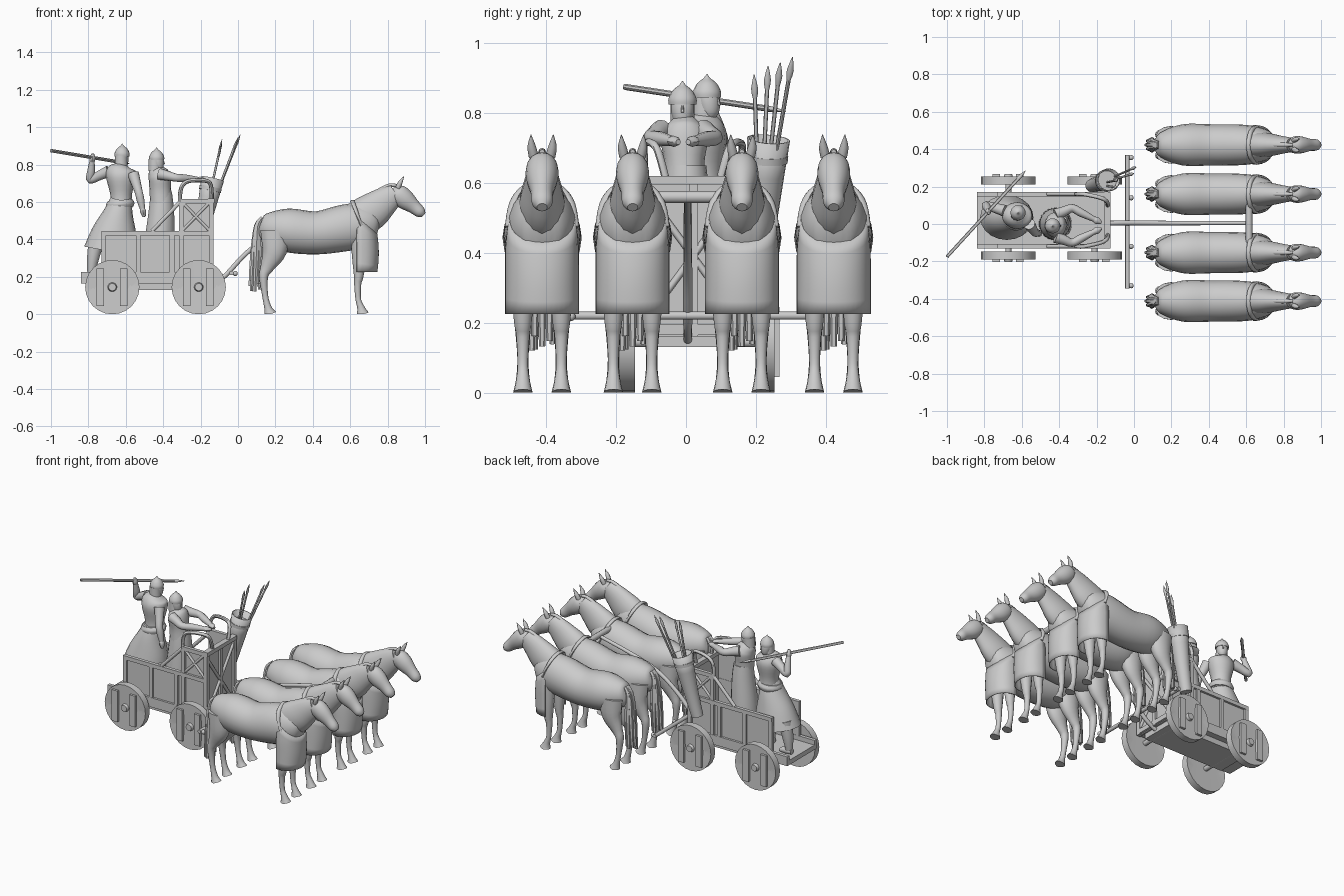
import bpy, bmesh, math, random
from mathutils import Vector as V

if "Cube" in bpy.data.objects:
    bpy.data.objects.remove(bpy.data.objects["Cube"])
random.seed(3)

def finish(name, bm, smooth=True, solid=0):
    bmesh.ops.recalc_face_normals(bm, faces=bm.faces)
    me = bpy.data.meshes.new(name)
    bm.to_mesh(me)
    bm.free()
    ob = bpy.data.objects.new(name, me)
    bpy.context.collection.objects.link(ob)
    if smooth:
        bpy.ops.object.select_all(action='DESELECT')
        ob.select_set(True)
        bpy.context.view_layer.objects.active = ob
        bpy.ops.object.shade_smooth_by_angle(angle=math.radians(45))
    if solid:
        m = ob.modifiers.new("thickness", 'SOLIDIFY')
        m.thickness = solid
    return ob

def loft(name, secs, n=14, steps=4, ref=None, cap_end=True, solid=0):
    """Elliptical sections (x, y, z, side radius, other radius) swept along a curve."""
    S = [s if len(s) == 5 else (*s, s[3]) for s in secs]
    pts = []
    for i in range(len(S) - 1):
        p0, p1, p2, p3 = S[max(i-1, 0)], S[i], S[i+1], S[min(i+2, len(S)-1)]
        for k in range(steps):
            t = k / steps
            pts.append([.5*(2*b + (c-a)*t + (2*a-5*b+4*c-d)*t*t + (3*b-a-3*c+d)*t**3)
                        for a, b, c, d in zip(p0, p1, p2, p3)])
    pts.append(list(S[-1]))
    span = (V(S[-1][:3]) - V(S[0][:3])).normalized()
    ref = V(ref) if ref else (V((1, 0, 0)) if abs(span.y) > .8 else V((0, 1, 0)))
    bm, rings = bmesh.new(), []
    for i, p in enumerate(pts):
        t = (V(pts[min(i+1, len(pts)-1)][:3]) - V(pts[max(i-1, 0)][:3])).normalized()
        s = (ref - t * ref.dot(t)).normalized()
        u = t.cross(s)
        rings.append([bm.verts.new(V(p[:3]) + s*max(p[3], .001)*math.cos(a) + u*max(p[4], .001)*math.sin(a))
                      for a in [2*math.pi*k/n for k in range(n)]])
    for v in bm.verts:
        v.co.z = max(v.co.z, 0)
    for a, b in zip(rings, rings[1:]):
        for k in range(n):
            bm.faces.new((a[k], a[(k+1) % n], b[(k+1) % n], b[k]))
    bm.faces.new(rings[0])
    if cap_end:
        bm.faces.new(rings[-1])
    return finish(name, bm, True, solid)

def flat(name, y, secs, n=12):
    """Loft whose centre line (x, z, radii) stays in one upright plane."""
    return loft(name, [(x, y, z, *r) for x, z, *r in secs], n)

def rod(name, a, b, r, r2=None, n=10):
    return loft(name, [(*a, r), (*b, r2 or r)], n, 1)

def box(name, x, y, z):
    bm = bmesh.new()
    bmesh.ops.create_cube(bm, size=1)
    for v in bm.verts:
        v.co = V([(l[0]+l[1])/2 + c*(l[1]-l[0]) for l, c in zip((x, y, z), v.co)])
    return finish(name, bm, False)

def spear(name, a, b, r):
    a, b = V(a), V(b)
    d = (b - a).normalized()
    rod(name + "_shaft", a, b - d*.06, r, n=8)
    loft(name + "_head", [(*(b - d*.07), r), (*(b - d*.04), .01, .007), (*b, .001)], 8, 2)

# ---- one horse, built at y = 0
horse = [
    flat("horse_body", 0, [(.115, .47, .02, .03), (.14, .465, .065, .073), (.26, .45, .11, .116),
         (.42, .435, .11, .115), (.58, .463, .108, .125), (.68, .47, .092, .115),
         (.735, .455, .06, .075), (.75, .45, .02, .03)], 20),
    flat("horse_neck", 0, [(.60, .49, .07, .09), (.70, .54, .066, .1), (.78, .60, .05, .08),
         (.845, .645, .038, .055)], 16),
    flat("horse_head", 0, [(.825, .668, .015), (.85, .648, .043, .05), (.89, .615, .046, .054),
         (.94, .575, .033, .038), (.975, .545, .03), (.992, .53, .015)], 16),
    flat("mane", 0, [(.62, .58, .012), (.79, .68, .012), (.85, .688, .008)], 8)]
# strap arching over the withers
horse.append(loft("collar_strap", [(.612 + .048*abs(t)**2, .095*math.sin(t*1.57), .604 - .13*abs(t)**2, .008, .012)
                                   for t in (-1, -.7, -.4, 0, .4, .7, 1)], 8, ref=(0, .01, 1)))
for s in (-1, 1):
    y = s*.055
    horse += [
        flat("front_leg", y, [(.66, .42, .04, .06), (.65, .30, .034, .04), (.645, .2, .025),
             (.64, .16, .019), (.643, .08, .015), (.657, .035, .02), (.667, 0, .028, .034)]),
        flat("hind_leg", y, [(.20, .45, .045, .08), (.195, .34, .045, .066), (.155, .25, .028, .036),
             (.137, .2, .024), (.145, .1, .016), (.16, .035, .02), (.172, 0, .028, .034)]),
        loft("ear", [(.855, s*.024, .675, .014), (.868, s*.03, .705, .012), (.888, s*.032, .738, .001)], 8)]
for i in range(8):
    a = i*math.tau/8
    dx, dy, e = .026*math.cos(a), .03*math.sin(a), random.uniform(0, .05)
    horse.append(loft("tail_strand", [(.13, dy*.3, .515, .012), (.105+dx*.3, dy*.5, .47, .014),
                 (.098+dx*.8, dy*.9, .32, .014), (.09+dx, dy, .12+e, .009)], 6, 3))
# chest apron: curved sheet with a scooped upper edge, narrower at the shoulders
bm, rows = bmesh.new(), []
for i in range(21):
    a = math.pi*(i/20 - .5)
    c = max(0, math.cos(a))**.75
    row = []
    for k in range(7):
        z = .225 + (.295 - .09*c)*k/6
        w = .106 - max(0, z-.42)*.12
        row.append(bm.verts.new((.635 + (.11 + .008*math.sin(math.pi*k/6))*c, math.sin(a)*w, z)))
    rows.append(row)
for a, b in zip(rows, rows[1:]):
    for k in range(6):
        bm.faces.new((a[k], a[k+1], b[k+1], b[k]))
horse.append(finish("chest_apron", bm, True, .005))
for y in (-.153, .16, .423):
    for part in horse:
        c = part.copy()
        c.location.y = y
        bpy.context.collection.objects.link(c)
for part in horse:
    part.location.y = -.412

# ---- pole, yoke and trace bar
flat("draught_pole", .005, [(-.16, .15, .012), (-.07, .205, .013), (.06, .34, .013), (.25, .46, .012),
     (.62, .555, .011)], 10)
rod("yoke", (.615, -.10, .56), (.615, .13, .56), .018)
rod("trace_bar", (-.035, -.345, .22), (-.035, .37, .22), .012)
for y in (-.33, -.12, .14, .355):
    bm = bmesh.new()
    bmesh.ops.create_uvsphere(bm, u_segments=10, v_segments=6, radius=.014)
    bmesh.ops.translate(bm, vec=(-.015, y, .218), verts=bm.verts)
    finish("trace_ring", bm)

# ---- cart body
L, R, F, T = -.13, .17, -.13, .445
box("cart_floor", (-.84, F), (L, R), (.165, .195))
box("under_keel", (-.74, -.16), (-.09, .13), (.13, .165))
for y, o in ((L, 1), (R, -1)):
    def side(name, x, z, near=0, far=.022):
        return box(name, x, sorted((y + o*near, y + o*far)), z)
    side("side_panel", (-.72, F), (.18, T), .014, .02)
    side("front_side_panel", (-.30, F), (T, .6), .014, .02)
    side("low_rail", (-.73, F), (T-.025, T))
    side("bottom_rail", (-.84, F), (.17, .225))
    side("high_rail", (-.31, F), (.59, .615))
    for x, top in ((-.73, T), (-.545, T), (-.365, T), (-.315, .61), (-.155, .61)):
        side("side_post", (x, x+.025), (.19, top), .001, .021)
    ym = y + o*.01
    rod("side_brace", (-.46, ym, T), (-.31, ym, .6), .011)
    rod("lattice", (-.30, ym, T), (-.15, ym, .6), .008)
    rod("lattice", (-.30, ym, .6), (-.15, ym, T), .008)
    loft("hand_rail", [(x, ym + o*d, z, .011) for x, d, z in ((-.31, 0, .6), (-.305, 0, .67), (-.27, 0, .71),
         (-.18, .02, .715), (-.145, .04, .69), (-.14, .065, .6))], 8)
box("front_panel", (-.155, -.145), (L, R), (.16, .60))
box("front_top_rail", (-.16, -.125), (L, R), (.595, .62))
for y in (L, R-.025, .01):
    box("front_post", (-.15, F), (y, y+.025), (.16, .60))
for a, b in ((.58, .2), (.2, .58)):
    rod("front_brace", (-.142, L+.01, a), (-.142, R-.01, b), .01)

# ---- wheels: thick discs with a shallow dish, two battens and a hub
H = .145
for x in (-.672, -.21):
    rod("axle", (x, -.19, H), (x, .24, H), .016)
    for y, o in ((-.168, -1), (.232, 1)):
        half = ((.012, .02), (.016, .08), (.022, H))
        loft("wheel", [(x, y-d, H, r) for d, r in half] + [(x, y+d, H, r) for d, r in half[::-1]], 24, 1)
        for d in (-.065, .06):
            box("wheel_batten", (x+d-.02, x+d+.02), sorted((y+o*.01, y+o*.036)), (.045, .245))
        rod("wheel_hub", (x, y, H), (x, y+o*.036, H), .03, .02, 14)

# ---- quiver with spears
loft("quiver", [(-.225, .205, .34, .036), (-.185, .218, .5, .044), (-.135, .236, .725, .062)], 18, 2,
     cap_end=False, solid=.006)
loft("quiver_band", [(-.15, .231, .66, .06), (-.146, .232, .68, .061)], 18, 1)
for tip in ((-.09, .195, .91), (-.085, .235, .935), (0, .27, .945), (.012, .305, .96)):
    spear("quiver_spear", (-.20, .212, .42), tip, .006)

# ---- crew
def head(x, y, z, ang):
    f = V((math.cos(ang), math.sin(ang), 0))
    def stack(name, secs, n=14):
        loft(name, [(x + f.x*d, y + f.y*d, z + h, r) for d, h, r in secs], n)
    stack("neck", ((0, -.07, .024), (0, -.02, .022)))
    stack("face", ((.012, -.048, .012), (.01, -.03, .026), (.006, 0, .033), (0, .03, .033)))
    stack("nose", ((.036, .012, .003), (.041, -.008, .005)), 6)
    stack("helmet", ((0, .014, .04), (0, .032, .04), (0, .055, .028), (0, .07, .01), (0, .082, .001)), 16)
    stack("neck_guard", ((-.01, -.045, .035), (-.01, .02, .034)))

def arm(name, a, b, c):
    a, b, c = V(a), V(b), V(c)
    loft(name, [(*a, .032), (*a.lerp(b, .5), .027), (*b, .022), (*b.lerp(c, .4), .022), (*c, .014)], 10)
    d = (c - b).normalized()
    loft("hand", [(*(c - d*.01), .012), (*(c + d*.012), .019, .016), (*(c + d*.04), .008)], 8)

# spear thrower
flat("thrower_torso", .045, [(-.625, .57, .06), (-.625, .64, .058), (-.625, .73, .072, .08),
     (-.625, .775, .058, .074), (-.62, .80, .03)], 16)
flat("thrower_skirt", .035, [(-.625, .61, .058), (-.64, .54, .08), (-.66, .44, .10, .12),
     (-.68, .335, .12, .145)], 20)
flat("thrower_sash", .04, [(-.628, .57, .07), (-.63, .59, .076), (-.632, .61, .066)], 16)
head(-.62, .06, .83, 1.05)
arm("raised_arm", (-.69, .07, .765), (-.79, .10, .72), (-.78, .07, .82))
arm("lowered_arm", (-.56, 0, .75), (-.53, -.045, .65), (-.51, -.05, .56))
for x, y in ((-.775, .07), (-.60, 0)):
    flat("thrower_leg", y, [(x+.02, .40, .045), (x, .30, .034), (x-.01, .22, .022)], 10)
    flat("foot", y, [(x-.03, .212, .018), (x+.01, .212, .022), (x+.05, .205, .014)], 10)
spear("held_spear", (-1, -.175, .875), (-.58, .285, .805), .009)

# driver
flat("driver_torso", -.005, [(-.41, .58, .06), (-.415, .66, .058), (-.42, .73, .068, .058),
     (-.43, .765, .05), (-.435, .79, .025)], 16)
flat("driver_skirt", 0, [(-.41, .65, .058), (-.41, .54, .07), (-.42, .36, .083), (-.42, .2, .088)], 18)
head(-.435, -.01, .81, 0)
for s in (-1, 1):
    arm("driver_arm", (-.42, s*.06-.01, .75), (-.33, s*.092-.008, .73), (-.21, s*.032-.008, .72))
